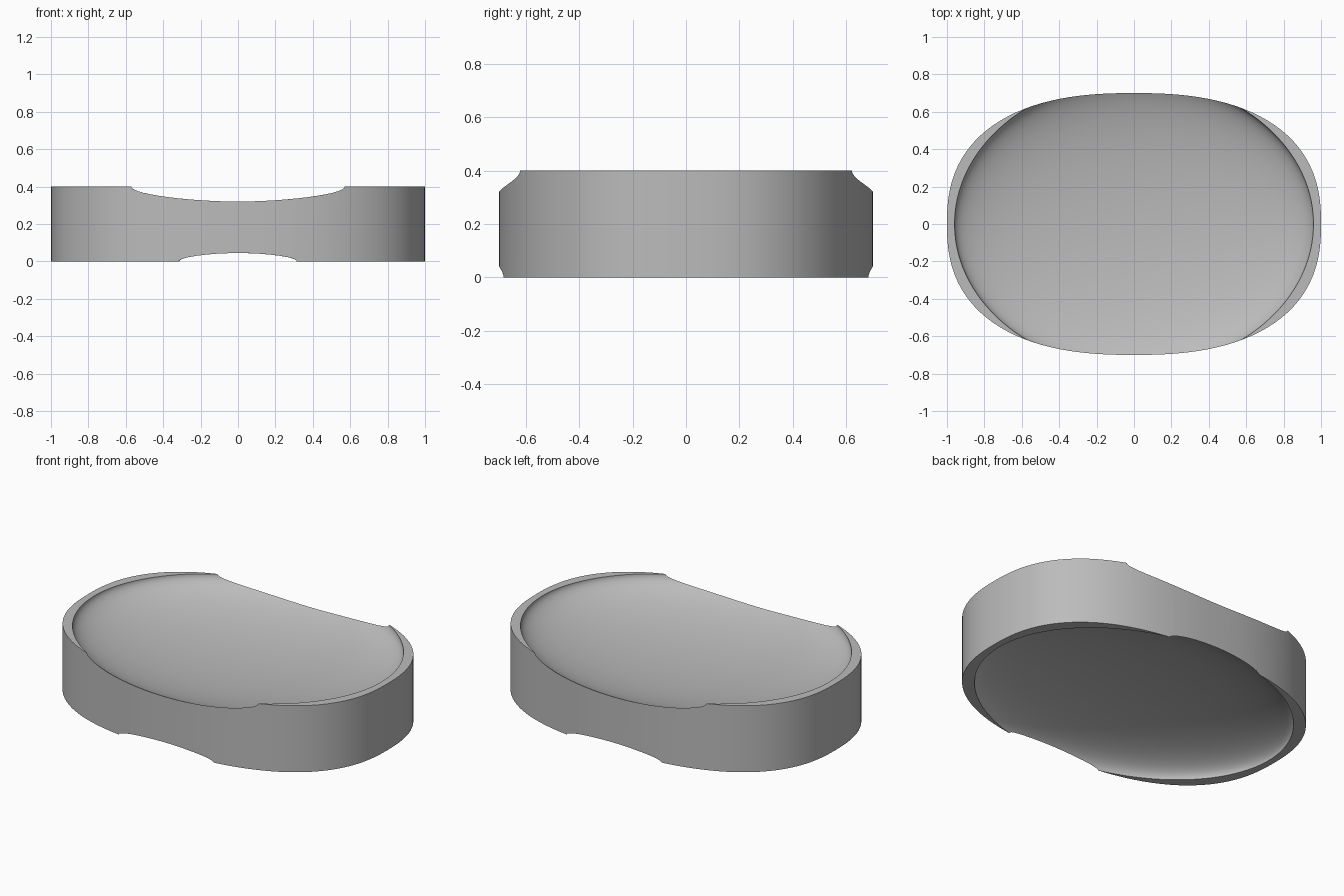
import bpy, bmesh, math
from mathutils import Matrix

cube = bpy.data.objects.get("Cube")
if cube:
    bpy.data.objects.remove(cube, do_unlink=True)

HEIGHT = 0.4

grey = bpy.data.materials.new("plain_grey")
grey.use_nodes = True
colour = (0.5, 0.5, 0.5, 1)
grey.diffuse_color = colour
grey.node_tree.nodes["Principled BSDF"].inputs["Base Color"].default_value = colour


def make_object(name, bm):
    mesh = bpy.data.meshes.new(name)
    bmesh.ops.recalc_face_normals(bm, faces=bm.faces)
    bm.to_mesh(mesh)
    bm.free()
    mesh.materials.append(grey)
    obj = bpy.data.objects.new(name, mesh)
    bpy.context.collection.objects.link(obj)
    return obj


def rounded_slab(name, rx, ry, power, height, steps=128):
    """Upright prism with a squarish oval outline."""
    bm = bmesh.new()
    ring = []
    for i in range(steps):
        a = math.tau * i / steps
        c, s = math.cos(a), math.sin(a)
        r = (abs(c) ** power + abs(s) ** power) ** (-1 / power)
        ring.append(bm.verts.new((rx * r * c, ry * r * s, 0)))
    base = bm.faces.new(ring)
    top = bmesh.ops.extrude_face_region(bm, geom=[base])["geom"]
    verts = [g for g in top if isinstance(g, bmesh.types.BMVert)]
    bmesh.ops.translate(bm, verts=verts, vec=(0, 0, height))
    return make_object(name, bm)


def carve_dish(target, name, radii, z):
    """Hollow the target with an ellipsoid centred at height z."""
    bm = bmesh.new()
    # the half-step turn and odd ring count keep cutter vertices off the slab faces
    bmesh.ops.create_uvsphere(bm, u_segments=128, v_segments=63, radius=1,
                              matrix=Matrix.Rotation(0.013, 4, "Z"))
    bmesh.ops.scale(bm, verts=bm.verts, vec=radii)
    bmesh.ops.translate(bm, verts=bm.verts, vec=(0, 0, z))
    cutter = make_object(name, bm)
    cutter.hide_render = True
    mod = target.modifiers.new(name, "BOOLEAN")
    mod.operation = "DIFFERENCE"
    mod.solver = "EXACT"
    mod.object = cutter
    bpy.ops.object.select_all(action="DESELECT")
    target.select_set(True)
    bpy.context.view_layer.objects.active = target
    bpy.ops.object.modifier_apply(modifier=name)
    bpy.data.objects.remove(cutter, do_unlink=True)


# Oval block with a shallow dish in the top and another underneath
body = rounded_slab("dished_oval_body", 1, 0.7, 2.45, HEIGHT)
carve_dish(body, "top_dish_cutter", (0.96, 0.773, 0.189), HEIGHT)
carve_dish(body, "bottom_dish_cutter", (0.96, 0.723, 0.18), 0)

bpy.ops.object.shade_smooth_by_angle(angle=math.radians(30))
